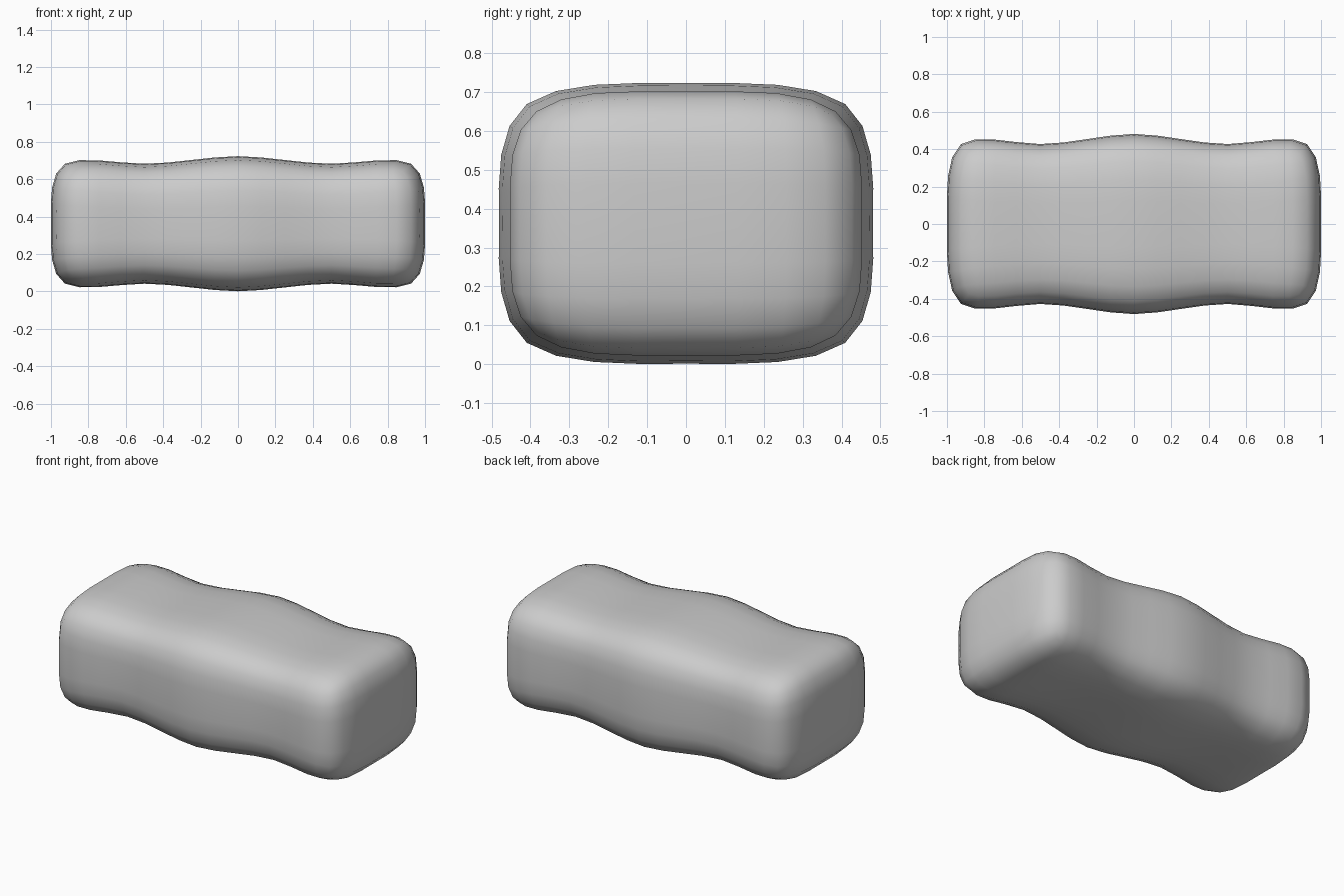
import bpy
import bmesh

cube = bpy.data.objects.get("Cube")
if cube:
    bpy.data.objects.remove(cube, do_unlink=True)

# Material
grey = bpy.data.materials.new("plain grey")
grey.use_nodes = True
colour = (0.6, 0.6, 0.6, 1)
grey.diffuse_color = colour
grey.node_tree.nodes["Principled BSDF"].inputs["Base Color"].default_value = colour

# Half width of the cage at the middle, the waists and the ends
HALF_WIDTH = {0: 0.527, 1: 0.38, 2: 0.534}
HEIGHT_RATIO = 0.75
CENTRE_Z = 0.362

# Control cage: a box cut into four along its length and two across
bm = bmesh.new()
bmesh.ops.create_cube(bm, size=2)


def cut(position, axis):
    normal = [0, 0, 0]
    normal[axis] = 1
    origin = [c * position for c in normal]
    bmesh.ops.bisect_plane(bm, geom=bm.verts[:] + bm.edges[:] + bm.faces[:],
                           plane_co=origin, plane_no=normal)


for x in (-0.5, 0, 0.5):
    cut(x, 0)
cut(0, 1)
cut(0, 2)

# Pinch the waists, swell the middle, and keep the corners slightly full
for v in bm.verts:
    x, y, z = v.co
    on_corner = abs(y) > 0.5 and abs(z) > 0.5
    half = HALF_WIDTH[round(abs(x) * 2)] * (1.012 if on_corner else 0.9945)
    on_end_centre = abs(y) < 0.5 and abs(z) < 0.5
    if abs(x) > 0.9:
        x *= 0.993 if on_end_centre else 1.006
    v.co = (x, y * half, CENTRE_Z + z * half * HEIGHT_RATIO)

mesh = bpy.data.meshes.new("wavy_block")
bm.to_mesh(mesh)
bm.free()
mesh.materials.append(grey)
mesh.shade_smooth()

block = bpy.data.objects.new("wavy_block", mesh)
bpy.context.collection.objects.link(block)

# Rounded surface
sub = block.modifiers.new("rounding", 'SUBSURF')
sub.levels = sub.render_levels = 2
sub.use_limit_surface = False
